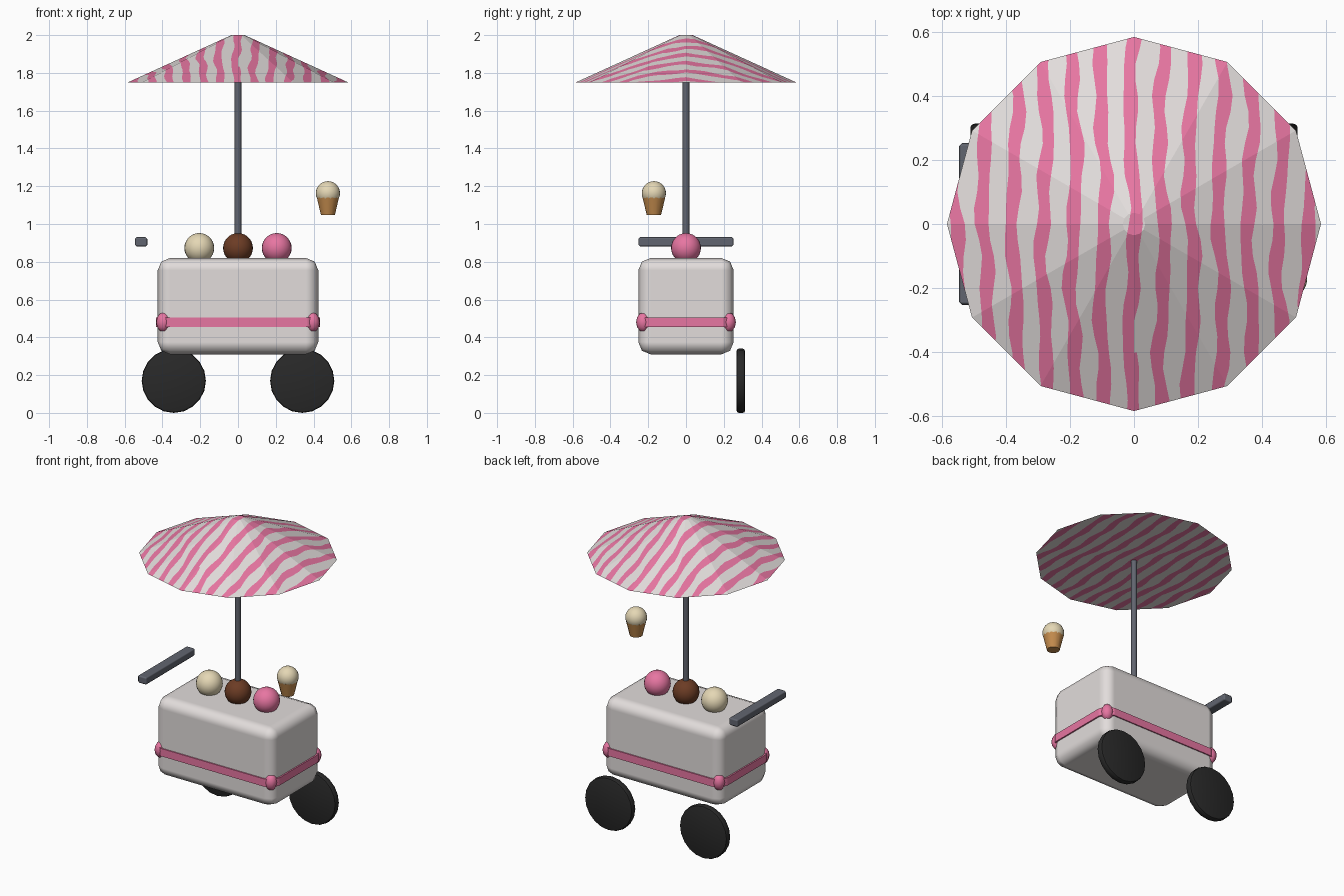
import bpy, bmesh, math
from mathutils import Matrix, Vector

if "Cube" in bpy.data.objects:
    bpy.data.objects.remove(bpy.data.objects["Cube"])


def mat(name, r, g, b):
    m = bpy.data.materials.new(name)
    m.diffuse_color = (r, g, b, 1)
    m.use_nodes = True
    m.node_tree.nodes["Principled BSDF"].inputs["Base Color"].default_value = m.diffuse_color
    return m


WHITE = mat("warm_white", 0.76, 0.72, 0.71)
PINK = mat("pink", 0.80, 0.18, 0.36)
CREAM = mat("vanilla_cream", 0.78, 0.68, 0.46)
BROWN = mat("chocolate_brown", 0.15, 0.045, 0.018)
WAFER = mat("wafer_orange", 0.55, 0.26, 0.075)
BLACK = mat("tyre_black", 0.022, 0.022, 0.022)
METAL = mat("grey_metal", 0.12, 0.13, 0.16)


def finish(name, bm, mats, loc=(0, 0, 0), smooth=None):
    bmesh.ops.recalc_face_normals(bm, faces=bm.faces[:])
    me = bpy.data.meshes.new(name)
    bm.to_mesh(me)
    bm.free()
    ob = bpy.data.objects.new(name, me)
    ob.location = loc
    for m in mats:
        me.materials.append(m)
    bpy.context.collection.objects.link(ob)
    if smooth:
        bpy.context.view_layer.objects.active = ob
        bpy.ops.object.select_all(action='DESELECT')
        ob.select_set(True)
        bpy.ops.object.shade_smooth_by_angle(angle=math.radians(smooth))
    return ob


def box(name, size, loc, material, bevel=0, segments=2):
    bm = bmesh.new()
    bmesh.ops.create_cube(bm, size=1, matrix=Matrix.Diagonal((*size, 1)))
    ob = finish(name, bm, [material], loc, 60)
    if bevel:
        b = ob.modifiers.new("rounding", 'BEVEL')
        b.width, b.segments, b.harden_normals = bevel, segments, True
        b.limit_method = 'NONE'
    return ob


def ball(name, size, loc, material, u=24, v=14):
    bm = bmesh.new()
    bmesh.ops.create_uvsphere(bm, u_segments=u, v_segments=v, radius=1,
                              matrix=Matrix.Diagonal((*size, 1)))
    return finish(name, bm, [material], loc, 70)


def cone_bm(r1, r2, depth, sides):
    bm = bmesh.new()
    bmesh.ops.create_cone(bm, cap_ends=True, segments=sides,
                          radius1=r1, radius2=r2, depth=depth)
    return bm


# Cart body with pink trim band and corner knobs
box("cart_body", (0.85, 0.505, 0.51), (0, 0, 0.565), WHITE, 0.065)
band = box("trim_band", (0.868, 0.52, 0.05), (0, 0, 0.48), PINK)
bm = bmesh.new()
bm.from_mesh(band.data)
upright = [e for e in bm.edges if abs(e.verts[0].co.z - e.verts[1].co.z) > 0.01]
bmesh.ops.bevel(bm, geom=upright, offset=0.065, segments=2, profile=0.5, affect='EDGES')
bm.to_mesh(band.data)
bm.free()
for sx, side in ((-1, "left"), (1, "right")):
    for sy, end in ((-1, "front"), (1, "back")):
        ball(f"trim_knob_{end}_{side}", (0.038, 0.038, 0.052),
             (sx * 0.395, sy * 0.226, 0.48), PINK, 8, 6)

# Wheels on the back side
for sx, side in ((-1, "left"), (1, "right")):
    bm = cone_bm(0.17, 0.17, 0.045, 20)
    rims = [e for e in bm.edges if abs(e.verts[0].co.z - e.verts[1].co.z) < 0.001]
    bmesh.ops.bevel(bm, geom=rims, offset=0.012, segments=2, profile=0.5, affect='EDGES')
    bmesh.ops.rotate(bm, verts=bm.verts[:], matrix=Matrix.Rotation(math.pi / 2, 3, 'X'))
    finish(f"wheel_{side}", bm, [BLACK], (sx * 0.34, 0.29, 0.17), 40)

# Push handle
box("push_handle", (0.066, 0.505, 0.05), (-0.513, 0, 0.905), METAL, 0.01, 1)

# Scoops on the counter
for x, m, flavour in ((-0.205, CREAM, "vanilla"), (0, BROWN, "chocolate"),
                      (0.205, PINK, "strawberry")):
    ball(f"{flavour}_scoop", (0.079,) * 3, (x, 0, 0.873), m)

# Ice cream cone sign
finish("wafer_cone", cone_bm(0.038, 0.06, 0.092, 14), [WAFER],
       (0.476, -0.17, 1.094), 40)
ball("cone_scoop", (0.064,) * 3, (0.476, -0.17, 1.163), CREAM)

# Umbrella pole
finish("umbrella_pole", cone_bm(0.018, 0.018, 0.97, 12), [METAL], (0, 0, 1.285), 40)


# Umbrella canopy, cut along wavy stripe edges
PERIOD, STEP, R = 0.0917, 0.05, 0.583


def stripe_edge(i, y):
    """x of the i-th stripe edge at depth y; even i starts a pink stripe."""
    k, right = divmod(i, 2)
    wave = 0.009 * math.cos(9 * y + 0.8 * k) + 0.005 * math.sin(23 * y + 1.7 * k)
    edge = 0.004 * math.sin(31 * y + 2.1 * i)
    return k * PERIOD - 0.005 + (0.02 if right else -0.02) + wave + edge


canopy = cone_bm(R, 0.035, 0.25, 12)
a = max(canopy.verts, key=lambda v: v.co.xy.length).co
bmesh.ops.rotate(canopy, verts=canopy.verts[:],
                 matrix=Matrix.Rotation(-math.atan2(a.y, a.x), 3, 'Z'))


def cut(faces, co, no):
    parts = set(faces)
    for f in faces:
        parts.update(f.edges)
        parts.update(f.verts)
    bmesh.ops.bisect_plane(canopy, geom=list(parts), dist=1e-6,
                           plane_co=co, plane_no=no)


rows = range(-12, 12)
for j in rows:
    cut(canopy.faces[:], (0, j * STEP, 0), (0, 1, 0))
for j in rows:
    y0, y1 = j * STEP, (j + 1) * STEP
    for i in range(-14, 16):
        slab = [f for f in canopy.faces if y0 < f.calc_center_median().y < y1]
        x0, x1 = stripe_edge(i, y0), stripe_edge(i, y1)
        if slab:
            cut(slab, (x0, y0, 0), Vector((STEP, x0 - x1, 0)).normalized())
for f in canopy.faces:
    c = f.calc_center_bounds() if len(f.verts) < 4 else f.calc_center_median_weighted()
    y0 = math.floor(c.y / STEP) * STEP
    t = (c.y - y0) / STEP
    passed = sum(stripe_edge(i, y0) * (1 - t) + stripe_edge(i, y0 + STEP) * t < c.x
                 for i in range(-14, 16))
    f.material_index = passed % 2
finish("umbrella_canopy", canopy, [WHITE, PINK], (0, 0, 1.875))
